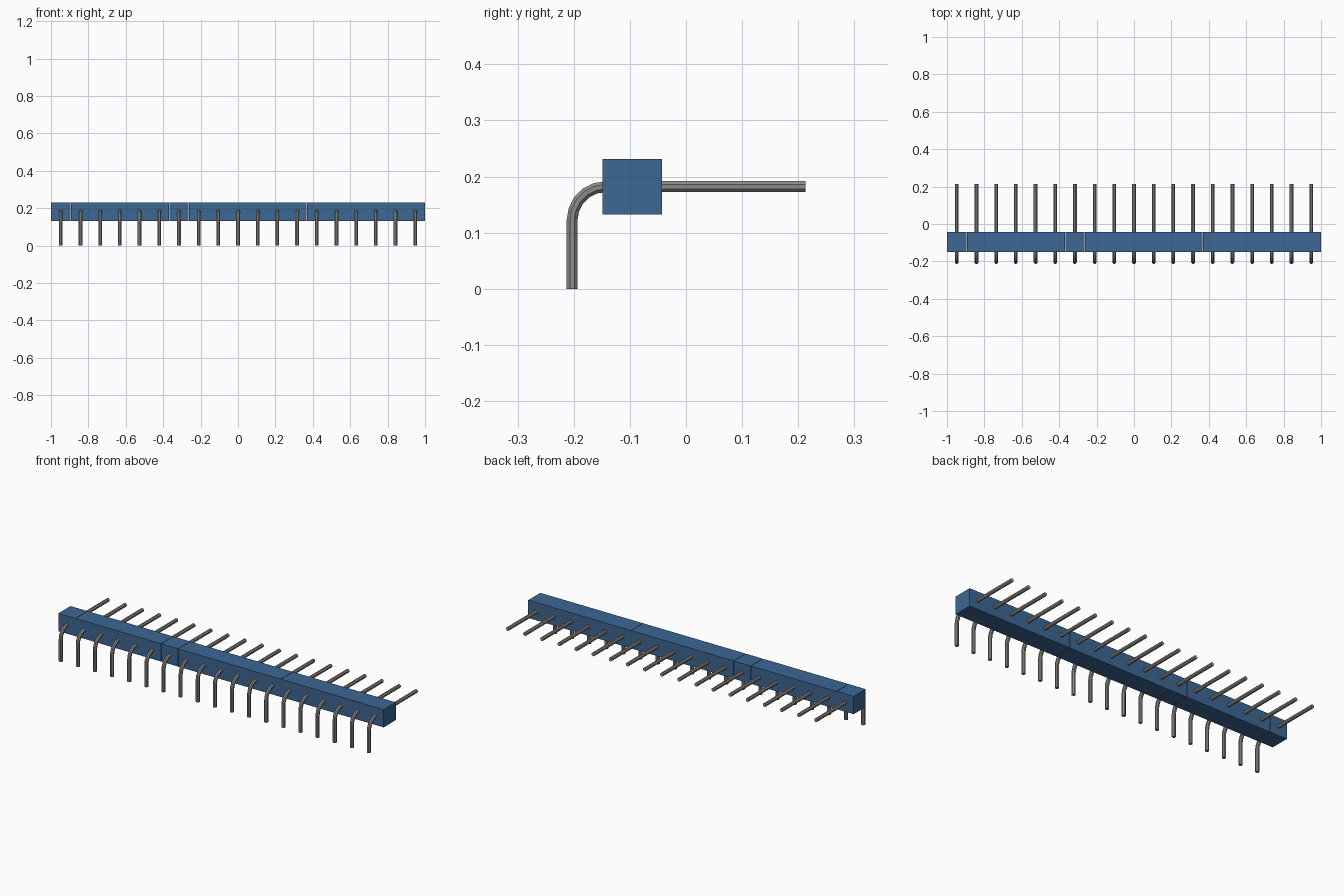
import bpy, bmesh, math
from mathutils import Vector

cube = bpy.data.objects.get("Cube")
if cube:
    bpy.data.objects.remove(cube, do_unlink=True)

COUNT = 19
PITCH = 2.0 / COUNT


def material(name, rgb, rough):
    m = bpy.data.materials.new(name)
    m.use_nodes = True
    m.diffuse_color = (*rgb, 1)
    bsdf = m.node_tree.nodes["Principled BSDF"]
    bsdf.inputs["Base Color"].default_value = (*rgb, 1)
    bsdf.inputs["Roughness"].default_value = rough
    return m


blue = material("blue plastic", (0.046, 0.135, 0.292), 0.6)
grey = material("grey metal", (0.27, 0.26, 0.25), 0.5)


def add_object(name, mesh):
    ob = bpy.data.objects.new(name, mesh)
    bpy.context.collection.objects.link(ob)
    return ob


def box(name, lo, hi, mat):
    bm = bmesh.new()
    bmesh.ops.create_cube(bm, size=1)
    lo, hi = Vector(lo), Vector(hi)
    for v in bm.verts:
        v.co = (lo + hi) / 2 + v.co * (hi - lo)
    mesh = bpy.data.meshes.new(name)
    bm.to_mesh(mesh)
    bm.free()
    mesh.materials.append(mat)
    return add_object(name, mesh)


def bent_pin_mesh(radius=0.0105, sides=8, bend=0.06, steps=5):
    """Sweep a polygon up the leg, round the bend and out to the tip."""
    leg_y, bar_z, tip_y = -0.203, 0.182, 0.213
    path = [(leg_y, 0.0, 0.0)]                      # y, z, turn angle
    for i in range(steps + 1):
        a = math.pi / 2 * i / steps
        path.append((leg_y + bend * (1 - math.cos(a)),
                     bar_z - bend + bend * math.sin(a), a))
    path.append((tip_y, bar_z, math.pi / 2))

    bm = bmesh.new()
    rings = []
    for y, z, a in path:
        ring = []
        for k in range(sides):
            t = 2 * math.pi * (k + 0.5) / sides
            side, out = radius * math.cos(t), radius * math.sin(t)
            ring.append(bm.verts.new((side, y - out * math.cos(a),
                                      z + out * math.sin(a))))
        rings.append(ring)
    for r0, r1 in zip(rings, rings[1:]):
        for k in range(sides):
            n = (k + 1) % sides
            bm.faces.new((r0[k], r0[n], r1[n], r1[k]))
    bm.faces.new(rings[0])
    bm.faces.new(rings[-1])
    bmesh.ops.recalc_face_normals(bm, faces=bm.faces)
    mesh = bpy.data.meshes.new("bent_pin")
    bm.to_mesh(mesh)
    bm.free()
    mesh.materials.append(grey)
    return mesh


# Housing bar, split by hairline seams at a few pin boundaries
seams = [0, 1, 6, 7, 13, COUNT]
GAP = 0.001
for i, (a, b) in enumerate(zip(seams, seams[1:])):
    x0 = -1 + a * PITCH + (GAP if a > 0 else 0)
    x1 = -1 + b * PITCH - (GAP if b < COUNT else 0)
    box(f"housing_{i + 1}", (x0, -0.149, 0.132), (x1, -0.043, 0.231), blue)

# Row of right-angle pins
pin = bent_pin_mesh()
for i in range(COUNT):
    add_object(f"pin_{i + 1}", pin).location.x = -1 + (i + 0.5) * PITCH
